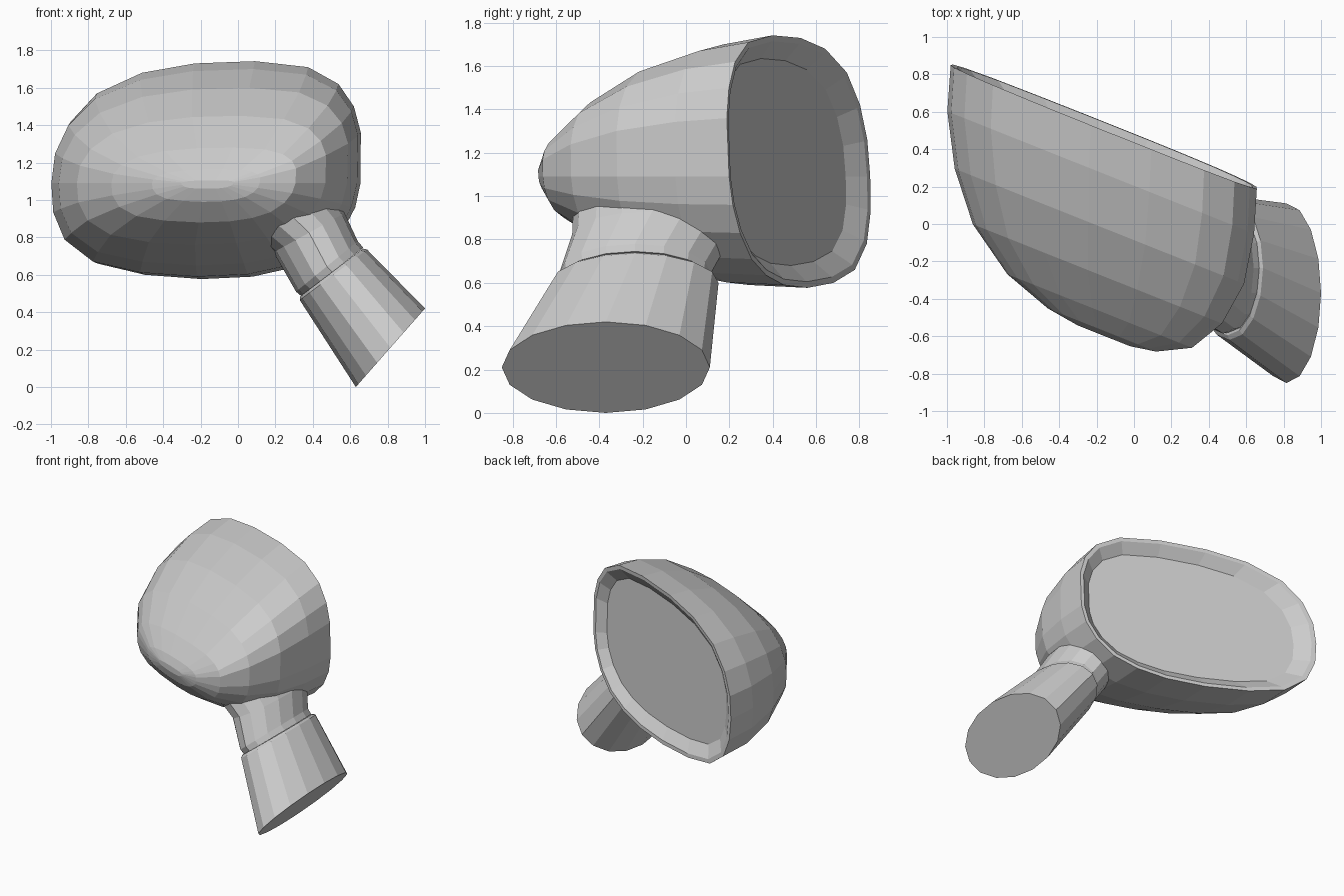
import bpy, bmesh, math
from mathutils import Vector

U = Vector((0.929, -0.370, 0))   # along the rim, seen from above
N = Vector((0.370, 0.929, 0))    # out of the open back
ZC = 1.09                        # height of the crease round the housing


def loft(name, rings, cap_start=False, cap_end=False):
    bm = bmesh.new()
    loops = [[bm.verts.new(p) for p in ring] for ring in rings]
    n = len(loops[0])
    for a, b in zip(loops, loops[1:]):
        for i in range(n):
            j = (i + 1) % n
            bm.faces.new((a[i], a[j], b[j], b[i]))
    if cap_start:
        bm.faces.new(loops[0])
    if cap_end:
        bm.faces.new(loops[-1])
    bmesh.ops.recalc_face_normals(bm, faces=bm.faces)
    mesh = bpy.data.meshes.new(name)
    bm.to_mesh(mesh)
    bm.free()
    obj = bpy.data.objects.new(name, mesh)
    bpy.context.collection.objects.link(obj)
    return obj


# Rim outline as (x, z), normalised to -1..1 around the crease height
OUTLINE = [(0.65, 1.09), (0.655, 1.36), (0.62, 1.50), (0.54, 1.62), (0.38, 1.71),
           (0.10, 1.742), (-0.22, 1.73), (-0.50, 1.68), (-0.74, 1.57), (-0.88, 1.42),
           (-0.95, 1.26), (-0.97, 1.09), (-0.96, 0.93), (-0.90, 0.78), (-0.75, 0.66),
           (-0.50, 0.60), (-0.20, 0.577), (0.07, 0.59), (0.27, 0.635), (0.43, 0.71),
           (0.55, 0.83), (0.62, 0.96)]
SHAPE = [((x + 0.16) / 0.81, (z - ZC) / (0.652 if z > ZC else 0.513)) for x, z in OUTLINE]


def ring(w, ul, ur, zb, zt, lean=0.0):
    """Outline fitted to the given extents at distance w along N."""
    pts = []
    for a, b in SHAPE:
        u = (ul + ur) / 2 + a * (ur - ul) / 2
        z = ZC + b * ((zt - ZC) if b > 0 else (ZC - zb))
        p = U * u + N * (w - lean * b)
        pts.append((p.x, p.y, z))
    return pts


# Housing: mirror recess, lip, then shell narrowing to the front crease
recess = ring(0.365, -1.075, 0.455, 0.68, 1.635, 0.018)
loft("mirror_housing", [
    recess,
    ring(0.425, -1.190, 0.510, 0.605, 1.715, 0.022),
    ring(0.427, -1.225, 0.535, 0.577, 1.742, 0.022),
    ring(0.19, -1.15, 0.61, 0.59, 1.70),
    ring(-0.08, -1.00, 0.66, 0.65, 1.60),
    ring(-0.32, -0.80, 0.63, 0.76, 1.45),
    ring(-0.50, -0.53, 0.53, 0.88, 1.28),
    ring(-0.59, -0.26, 0.36, 0.99, 1.165),
    ring(-0.615, -0.08, 0.22, 1.06, 1.105)], cap_end=True)

# Mirror glass
loft("mirror_glass", [recess], cap_start=True)


def oval(cx, cy, cz, hx, ry, hz, n=16):
    """Oval ring tilted about the y axis."""
    pts = []
    for i in range(n):
        t = 2 * math.pi * i / n
        pts.append((cx + hx * math.sin(t), cy + ry * math.cos(t), cz + hz * math.sin(t)))
    return pts


# Neck flaring into the housing
loft("neck", [
    oval(0.505, -0.235, 0.615, 0.165, 0.345, 0.130),
    oval(0.475, -0.235, 0.645, 0.165, 0.350, 0.135),
    oval(0.380, -0.155, 0.825, 0.190, 0.370, 0.105),
    oval(0.250, -0.140, 0.950, 0.250, 0.380, 0.080)], cap_start=True, cap_end=True)

# Foot with a small chamfer under the groove
loft("mounting_foot", [
    oval(0.500, -0.235, 0.612, 0.168, 0.360, 0.128),
    oval(0.510, -0.235, 0.600, 0.180, 0.385, 0.135),
    oval(0.815, -0.370, 0.210, 0.185, 0.480, 0.210)], cap_start=True, cap_end=True)
